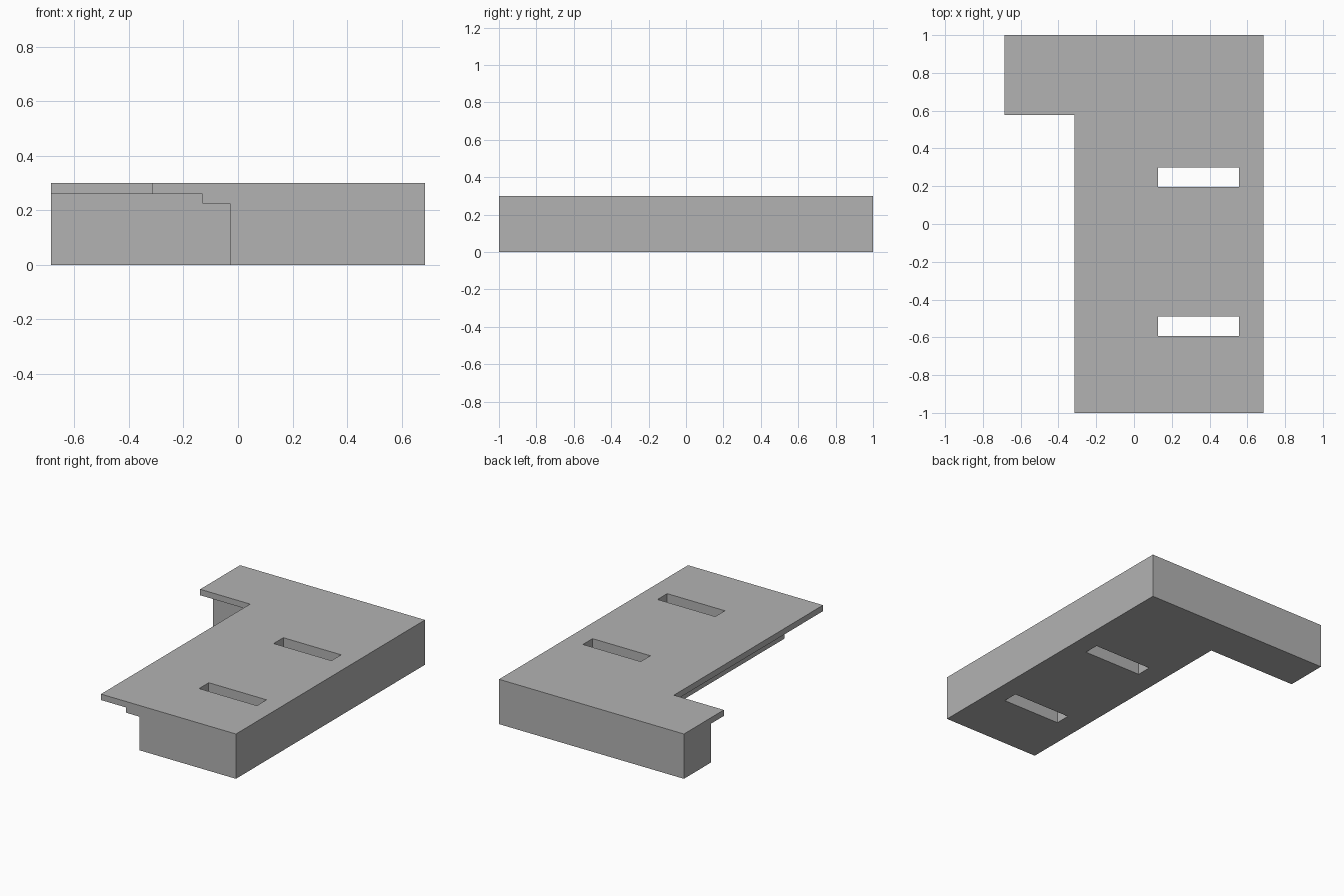
import bpy
import bmesh
import math

if "Cube" in bpy.data.objects:
    bpy.data.objects.remove(bpy.data.objects["Cube"], do_unlink=True)

RIGHT, BACK, TOP = 0.685, 1.0, 0.30
LIP_Z, LEDGE_Z = 0.26, 0.225

grey = bpy.data.materials.new("plain grey")
grey.use_nodes = True
grey.diffuse_color = (0.45, 0.45, 0.45, 1)
grey.node_tree.nodes["Principled BSDF"].inputs["Base Color"].default_value = grey.diffuse_color


def prism(name, outline, z0, z1):
    """Extrude a counter-clockwise outline from z0 to z1."""
    bm = bmesh.new()
    base = bm.faces.new([bm.verts.new((x, y, z0)) for x, y in outline])
    extruded = bmesh.ops.extrude_face_region(bm, geom=[base], use_keep_orig=True)
    tops = [v for v in extruded["geom"] if isinstance(v, bmesh.types.BMVert)]
    bmesh.ops.translate(bm, verts=tops, vec=(0, 0, z1 - z0))
    bmesh.ops.recalc_face_normals(bm, faces=bm.faces)
    mesh = bpy.data.meshes.new(name)
    bm.to_mesh(mesh)
    bm.free()
    mesh.materials.append(grey)
    obj = bpy.data.objects.new(name, mesh)
    bpy.context.collection.objects.link(obj)
    return obj


def rectangle(x0, x1, y0, y1):
    return [(x0, y0), (x1, y0), (x1, y1), (x0, y1)]


def corner_shape(inner_x, inner_y):
    """L outline: a long block with an arm reaching right along the back."""
    return [(inner_x, -BACK), (RIGHT, -BACK), (RIGHT, BACK),
            (-RIGHT, BACK), (-RIGHT, inner_y), (inner_x, inner_y)]


def combine(target, tool, operation):
    tool.hide_render = True
    mod = target.modifiers.new(operation.lower(), "BOOLEAN")
    mod.operation, mod.solver, mod.object = operation, "EXACT", tool
    bpy.context.view_layer.objects.active = target
    bpy.ops.object.modifier_apply(modifier=mod.name)
    bpy.data.objects.remove(tool, do_unlink=True)


# Main block, ledge under the overhang, and overhanging top plate
body = prism("corner_block", corner_shape(-0.03, 0.715), 0, LIP_Z)
ledge = prism("ledge", rectangle(-0.13, 0.05, -BACK, 0.8), LEDGE_Z, LIP_Z)
plate = prism("top_plate", corner_shape(-0.315, 0.578), LIP_Z, TOP)
combine(body, ledge, "UNION")
combine(body, plate, "UNION")

# Two slots straight through
for centre_y in (0.247, -0.542):
    slot = prism("slot_cutter", rectangle(0.127, 0.555, centre_y - 0.051, centre_y + 0.051),
                 -0.1, TOP + 0.1)
    combine(body, slot, "DIFFERENCE")

# Merge coplanar faces left by the joins
bm = bmesh.new()
bm.from_mesh(body.data)
bmesh.ops.remove_doubles(bm, verts=bm.verts, dist=0.0001)
bmesh.ops.dissolve_limit(bm, angle_limit=math.radians(1), verts=bm.verts, edges=bm.edges)
bm.to_mesh(body.data)
bm.free()
